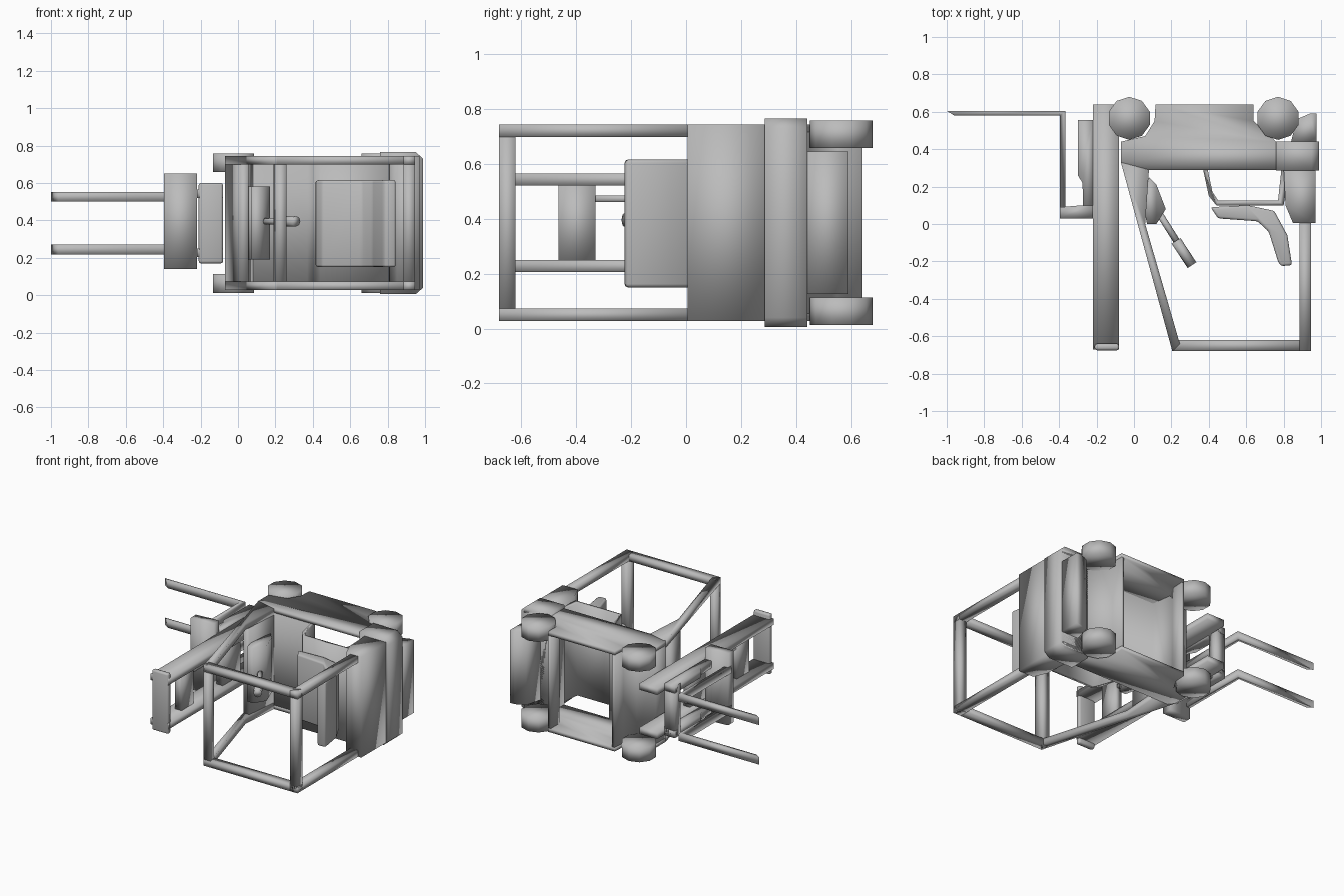
import bpy, bmesh, math
from mathutils import Vector

old = bpy.data.objects.get("Cube")
if old:
    bpy.data.objects.remove(old)

GREY = (0.5, 0.5, 0.5, 1)
paint = bpy.data.materials.new("plain grey")
paint.use_nodes = True
paint.diffuse_color = GREY
paint.node_tree.nodes["Principled BSDF"].inputs["Base Color"].default_value = GREY
MID = 0.385  # middle of the truck's width along z
parts = []


def finish(name, bm, bevel=0, segments=2):
    bmesh.ops.recalc_face_normals(bm, faces=bm.faces)
    mesh = bpy.data.meshes.new(name)
    bm.to_mesh(mesh)
    bm.free()
    mesh.materials.append(paint)
    ob = bpy.data.objects.new(name, mesh)
    bpy.context.collection.objects.link(ob)
    if bevel:
        mod = ob.modifiers.new("soft edges", "BEVEL")
        mod.width, mod.segments = bevel, segments
    parts.append(ob)
    return ob


def prism(name, outline, low, high, axis="z", bevel=0):
    """Extrude an outline along z (outline in x, y) or along y (outline in x, z)."""
    bm = bmesh.new()
    place = (lambda a, b, h: (a, b, h)) if axis == "z" else (lambda a, b, h: (a, h, b))
    face = bm.faces.new([bm.verts.new(place(a, b, low)) for a, b in outline])
    new = bmesh.ops.extrude_face_region(bm, geom=[face])["geom"]
    shift = Vector(place(0, 0, high - low))
    bmesh.ops.translate(bm, vec=shift, verts=[v for v in new if isinstance(v, bmesh.types.BMVert)])
    return finish(name, bm, bevel)


def box(name, x, y, z, bevel=0):
    return prism(name, [(x[0], y[0]), (x[1], y[0]), (x[1], y[1]), (x[0], y[1])], *z, bevel=bevel)


def both_sides(name, outline, low, high, bevel=0):
    """One prism at the low side of the truck and its mirror image."""
    prism("right_" + name, outline, low, high, bevel=bevel)
    prism("left_" + name, outline, 2 * MID - high, 2 * MID - low, bevel=bevel)


# Chassis side plates
both_sides("chassis_side", [(-.07, .44), (-.07, .33), (-.04, .29), (.97, .29), (.97, .44), (.76, .44),
                            (.64, .55), (.64, .64), (.115, .64), (.11, .55), (.06, .47)], .027, .055)

# Chassis shell with floor and engine cover, hollow and open underneath
prism("chassis_shell", [
    (.115, .64), (.11, .55), (.06, .47), (-.07, .44), (-.07, .33), (-.04, .29), (.37, .29),
    (.4, .15), (.44, .1), (.8, .1), (.83, .29), (.97, .29), (.97, .44), (.76, .44), (.64, .55), (.64, .64),
    (.62, .64), (.62, .54), (.74, .43), (.79, .31), (.77, .125), (.45, .125), (.42, .17), (.39, .31),
    (.1, .31), (.08, .46), (.13, .54), (.135, .64)], .055, 2 * MID - .055)

# Front cowl and rear body
prism("front_cowl", [(-.07, .33), (.01, .05), (.055, .05), (.08, .29), (-.04, .3)], .03, .74)
prism("rear_body", [(.8, .29), (.81, .1), (.85, .005), (.97, .005), (.97, .29)], .027, .743)

# Counterweight with chamfered rear corners, and its lower slab
prism("counterweight", [(.76, .005), (.95, .005), (.99, .04), (.99, .73), (.95, .765), (.76, .765)],
      .285, .44, axis="y")
prism("lower_counterweight", [(.84, .44), (.975, .44), (.975, .59), (.94, .59), (.87, .56)], .125, .645)

# Wheels
for label, x in (("front", -.025), ("rear", .77)):
    for side, z in (("right", .062), ("left", 2 * MID - .062)):
        bm = bmesh.new()
        bmesh.ops.create_cone(bm, cap_ends=True, segments=10, radius1=.115, radius2=.115, depth=.1)
        bmesh.ops.translate(bm, vec=(x, .565, z), verts=bm.verts)
        finish(f"{side}_{label}_wheel", bm)

# Overhead guard: sloping front pillars, straight rear pillars, roof bars
both_sides("front_pillar", [(-.07, .33), (.205, -.68), (.245, -.64), (.06, 0), (.08, .29)], .027, .072)
both_sides("rear_pillar", [(.885, .01), (.885, -.68), (.945, -.68), (.945, .01)], .027, .072)
both_sides("roof_bar", [(.205, -.68), (.945, -.68), (.945, -.62), (.205, -.62)], .027, .072)
prism("front_roof_crossbar", [(.205, -.68), (.26, -.68), (.245, -.62), (.19, -.62)], .05, .72)
box("rear_roof_crossbar", (.885, .945), (-.68, -.62), (.05, .72))

# Mast: uprights, cross plates and lift rod
both_sides("mast_upright", [(-.22, -.67), (-.08, -.67), (-.08, .64), (-.22, .64)], .205, .25)
box("mast_top_plate", (-.21, -.08), (-.675, -.64), (.17, .60), .012)
box("mast_upper_brace", (-.17, -.12), (-.465, -.33), (.24, .53))
box("mast_lower_brace", (-.17, -.12), (0, .2), (.24, .53))
box("lift_rod", (-.165, -.135), (-.4, .1), (.46, .485))

# Fork carriage: two rails joined by crossbars, and L-shaped forks
both_sides("carriage_rail", [(-.3, .555), (-.22, .555), (-.22, .05), (-.27, .05), (-.275, .22), (-.3, .26)],
           .2, .25)
box("carriage_lower_bar", (-.3, -.22), (.49, .555), (.2, .57))
prism("carriage_bar", [(-.395, .09), (-.395, .03), (-.22, .03), (-.22, .1), (-.28, .1)], .14, .65)
both_sides("fork", [(-.395, .05), (-.365, .05), (-.365, .605), (-1, .605), (-.96, .58), (-.395, .58)],
           .218, .27)

# Seat with a reclined back
prism("seat", [(.41, .09), (.45, .03), (.66, .015), (.72, -.04), (.77, -.2), (.785, -.225), (.845, -.22),
               (.82, -.06), (.75, .07), (.61, .1)], .15, .615, bevel=.012)

# Dashboard, and steering column with a thicker grip
prism("dashboard", [(.08, .25), (.12, .21), (.17, .08), (.12, 0), (.07, 0), (.05, .1)], .19, .58)


def rod(name, start, end, radius):
    a, b = Vector((*start, .395)), Vector((*end, .395))
    bm = bmesh.new()
    bmesh.ops.create_cone(bm, cap_ends=True, segments=8, radius1=radius, radius2=radius,
                          depth=(b - a).length)
    bmesh.ops.rotate(bm, matrix=(b - a).to_track_quat("Z", "Y").to_matrix(), verts=bm.verts)
    bmesh.ops.translate(bm, vec=(a + b) / 2, verts=bm.verts)
    finish(name, bm)


rod("steering_column", (.12, .08), (.24, -.11), .018)
rod("steering_grip", (.225, -.09), (.31, -.22), .028)

# Soft shading all over, keeping only the sharpest edges
bpy.ops.object.select_all(action="DESELECT")
for ob in parts:
    ob.select_set(True)
bpy.context.view_layer.objects.active = parts[0]
bpy.ops.object.shade_smooth_by_angle(angle=math.radians(95))
